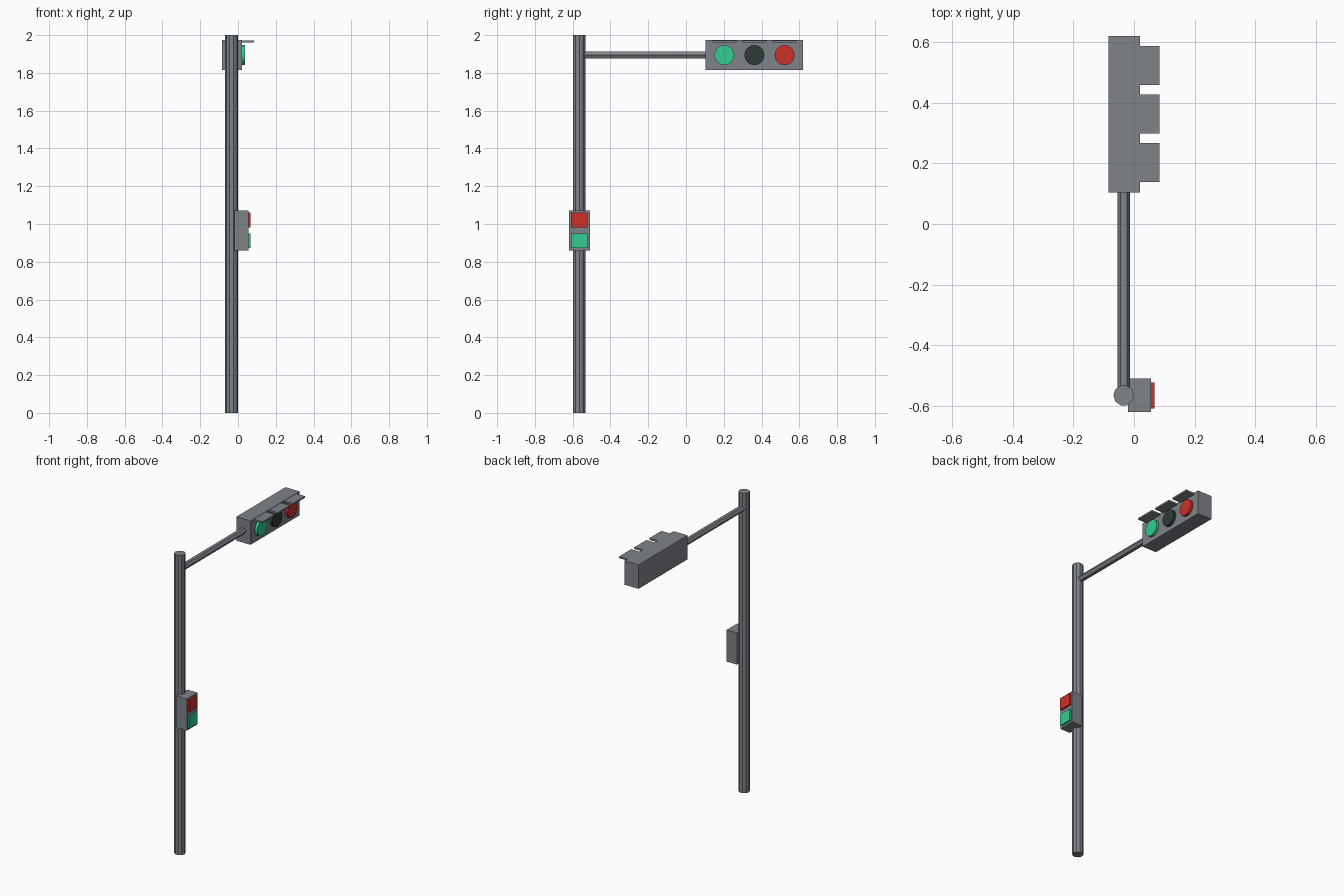
import bpy
import math
from mathutils import Vector

cube = bpy.data.objects.get("Cube")
if cube:
    bpy.data.objects.remove(cube, do_unlink=True)


def material(name, color):
    m = bpy.data.materials.new(name)
    m.use_nodes = True
    m.diffuse_color = (*color, 1)
    m.node_tree.nodes["Principled BSDF"].inputs["Base Color"].default_value = (*color, 1)
    return m


GREY = material("steel grey", (0.21, 0.23, 0.255))
GREEN = material("signal green", (0.034, 0.61, 0.28))
RED = material("signal red", (0.6, 0.032, 0.023))
DARK = material("unlit lens", (0.026, 0.045, 0.036))


def finish(name, mat):
    ob = bpy.context.object
    ob.name = ob.data.name = name
    ob.data.materials.append(mat)
    return ob


def box(name, mat, x, y, z):
    """Box from (low, high) ranges on each axis."""
    lo, hi = Vector((x[0], y[0], z[0])), Vector((x[1], y[1], z[1]))
    bpy.ops.mesh.primitive_cube_add(size=1, location=(lo + hi) / 2)
    ob = finish(name, mat)
    ob.scale = hi - lo
    return ob


def rod(name, mat, start, end, radius, sides, spin=0):
    """Flat-sided cylinder between two points."""
    a, b = Vector(start), Vector(end)
    bpy.ops.mesh.primitive_cylinder_add(vertices=sides, radius=radius,
                                        depth=(b - a).length, location=(a + b) / 2)
    ob = finish(name, mat)
    ob.rotation_mode = 'QUATERNION'
    turn = Vector((0, 0, 1)).rotation_difference(b - a)
    ob.rotation_quaternion = turn @ Vector((0, 0, 1)).rotation_difference(
        Vector((0, 0, 1)))
    for v in ob.data.vertices:
        c, s = math.cos(spin), math.sin(spin)
        v.co = (v.co.x * c - v.co.y * s, v.co.x * s + v.co.y * c, v.co.z)
    return ob


POLE_X, POLE_Y = -0.034, -0.565
LAMP_Z = 1.894

# Pole and overhead arm
rod("pole", GREY, (POLE_X, POLE_Y, 0), (POLE_X, POLE_Y, 2), 0.034, 10, math.pi / 2)
rod("arm", GREY, (POLE_X, POLE_Y, LAMP_Z), (POLE_X, 0.12, LAMP_Z), 0.021, 6, math.pi / 2)

# Overhead signal with three lenses, each under a flat visor
box("signal_housing", GREY, (-0.084, 0.02), (0.104, 0.62), (1.814, 1.974))
for label, mat, y in (("green", GREEN, 0.203), ("middle", DARK, 0.362), ("red", RED, 0.522)):
    rod(label + "_lens", mat, (0.01, y, LAMP_Z), (0.037, y, LAMP_Z), 0.053, 16)
    box(label + "_visor", GREY, (0.01, 0.084), (y - 0.064, y + 0.064), (1.961, 1.972))

# Pedestrian signal on the pole
box("crossing_housing", GREY, (-0.019, 0.056), (-0.62, -0.509), (0.86, 1.072))
for label, mat, z in (("red", RED, 1.021), ("green", GREEN, 0.912)):
    box("crossing_" + label + "_panel", mat, (0.05, 0.067),
        (POLE_Y - 0.043, POLE_Y + 0.043), (z - 0.039, z + 0.039))
